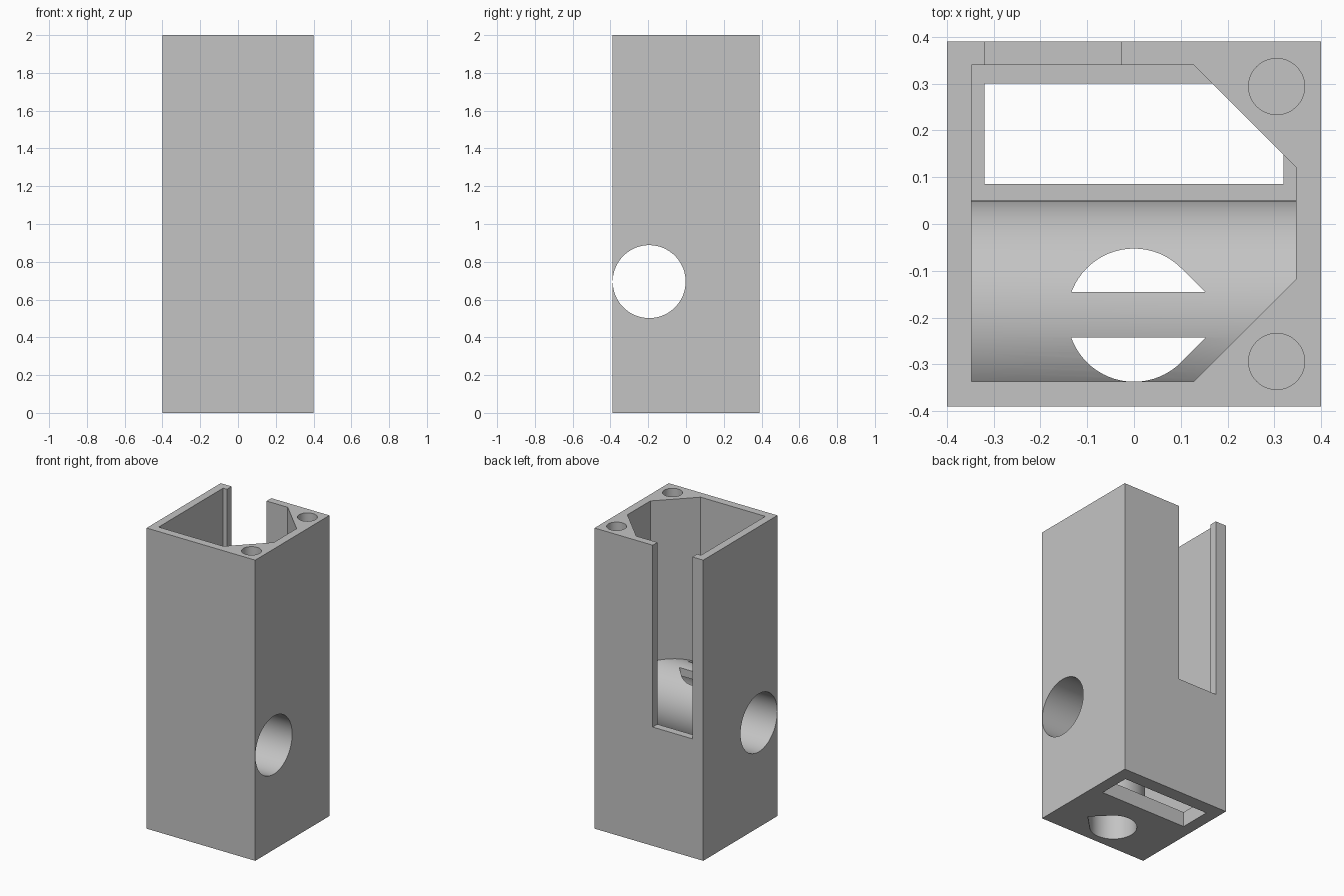
import bpy, bmesh, math
from mathutils import Matrix

if "Cube" in bpy.data.objects:
    bpy.data.objects.remove(bpy.data.objects["Cube"])

grey = bpy.data.materials.new("plain_grey")
grey.use_nodes = True
colour = (0.55, 0.55, 0.55, 1)
grey.diffuse_color = colour
grey.node_tree.nodes["Principled BSDF"].inputs["Base Color"].default_value = colour


def prism(name, outline, z0, z1, turn=None):
    """Extrude a closed outline from z0 to z1, optionally rotated."""
    bm = bmesh.new()
    face = bm.faces.new([bm.verts.new((x, y, z0)) for x, y in outline])
    ext = bmesh.ops.extrude_face_region(bm, geom=[face])
    for v in ext["geom"]:
        if isinstance(v, bmesh.types.BMVert):
            v.co.z = z1
    if turn:
        bm.transform(turn)
    bmesh.ops.recalc_face_normals(bm, faces=bm.faces)
    mesh = bpy.data.meshes.new(name)
    bm.to_mesh(mesh)
    bm.free()
    mesh.materials.append(grey)
    ob = bpy.data.objects.new(name, mesh)
    bpy.context.collection.objects.link(ob)
    return ob


def box(name, x0, x1, y0, y1, z0, z1):
    return prism(name, [(x0, y0), (x1, y0), (x1, y1), (x0, y1)], z0, z1)


def circle(cx, cy, r, n=64):
    return [(cx + r * math.cos(math.tau * i / n), cy + r * math.sin(math.tau * i / n))
            for i in range(n)]


def teardrop(cy, r, n=48):
    """Round outline with a right-angled tip towards +x."""
    arc = [math.pi / 4 + 1.5 * math.pi * i / n for i in range(n + 1)]
    return [(r * math.cos(a), cy + r * math.sin(a)) for a in arc] + [(r * math.sqrt(2), cy)]


def cut(target, cutter):
    mod = target.modifiers.new("cut", "BOOLEAN")
    mod.operation = "DIFFERENCE"
    mod.solver = "EXACT"
    mod.object = cutter
    bpy.context.view_layer.objects.active = target
    bpy.ops.object.modifier_apply(modifier=mod.name)
    bpy.data.objects.remove(cutter)


AXIS_Y, AXIS_Z = -0.195, 0.695
FLOOR = 0.1
# Turns a z-extrusion into one along x, moved to the cross tube's axis
along_x = Matrix.Translation((0, AXIS_Y, AXIS_Z)) @ Matrix.Rotation(math.pi / 2, 4, "Y")

# Outer housing
housing = box("housing", -0.4, 0.4, -0.39, 0.39, 0, 2)

# Inner pocket with corner posts; the cross tube and upright sleeve stay solid
pocket = prism("pocket_cutter", [(-0.348, -0.337), (0.128, -0.337), (0.346, -0.119),
                                 (0.346, 0.122), (0.128, 0.34), (-0.348, 0.34)], FLOOR, 2.1)
cut(pocket, prism("sleeve", teardrop(AXIS_Y, 0.193), 0, AXIS_Z))
cut(pocket, prism("cross_tube", circle(0, 0, 0.245, 96), -0.5, 0.5, along_x))
cut(housing, pocket)

# Back slot and rectangular floor opening
cut(housing, box("slot_cutter", -0.32, -0.028, 0.32, 0.5, 0.79, 2.1))
cut(housing, box("floor_cutter", -0.32, 0.32, 0.086, 0.3, -0.1, FLOOR + 0.005))

# Upright teardrop hole, leaving a bridge strip over the tube's top
drill = prism("teardrop_cutter", teardrop(AXIS_Y, 0.1425), -0.1, 1.0)
cut(drill, box("bridge", -0.5, 0.5, -0.243, -0.145, 0.8, 1.1))
cut(housing, drill)

# Horizontal bore through both sides
cut(housing, prism("bore_cutter", circle(0, 0, 0.193, 96), -0.6, 0.6, along_x))

# Blind screw holes in the corner posts
for side in (-1, 1):
    cut(housing, prism("screw_cutter", circle(0.305, side * 0.294, 0.06, 48), 1.6, 2.1))

bpy.ops.object.select_all(action="DESELECT")
housing.select_set(True)
bpy.context.view_layer.objects.active = housing
bpy.ops.object.shade_smooth_by_angle(angle=math.radians(25))
